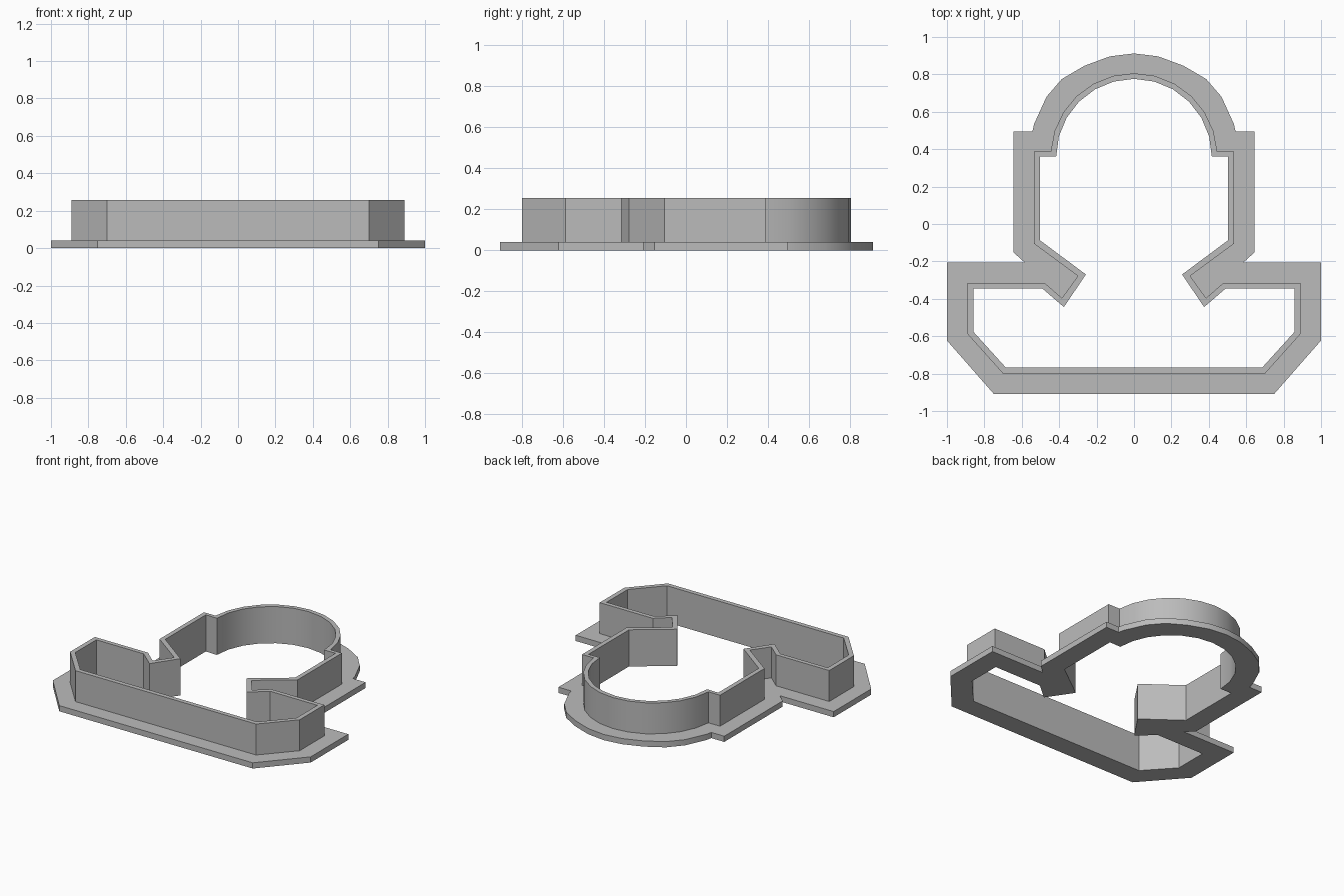
import bpy
import bmesh
from math import sin, cos, radians

if "Cube" in bpy.data.objects:
    bpy.data.objects.remove(bpy.data.objects["Cube"], do_unlink=True)

BASE_TOP, WALL_TOP = 0.04, 0.257
DOME_CENTRE = 0.36


def dome(radius, start, steps=6):
    """Quarter arc from the shoulder up to the crown on the centre line."""
    angles = [radians(start + (90 - start) * i / steps) for i in range(steps + 1)]
    return [(radius * cos(a), DOME_CENTRE + radius * sin(a)) for a in angles]


def mirrored(half):
    """Closed outline from its +x half, whose last point is on the centre line."""
    return half + [(-x, y) for x, y in reversed(half[:-1])]


# Outlines: open inside, outside of the wall, outside of the flange
inner = mirrored([(0.685, -0.768), (0.857, -0.578), (0.857, -0.345), (0.49, -0.345),
                  (0.375, -0.444), (0.257, -0.27), (0.503, -0.087), (0.503, 0.362)]
                 + dome(0.416, 0))
wall = mirrored([(0.70, -0.80), (0.89, -0.588), (0.89, -0.315), (0.478, -0.315),
                 (0.385, -0.396), (0.30, -0.278), (0.535, -0.105), (0.535, 0.387)]
                + dome(0.446, 3.5))
flange = mirrored([(0.75, -0.908), (1.0, -0.623), (1.0, -0.207), (0.583, -0.207),
                   (0.643, -0.153), (0.643, 0.495), (0.543, 0.495), (0.534, 0.535),
                   (0.468, 0.68), (0.386, 0.775), (0.265, 0.846), (0.13, 0.896),
                   (0.0, 0.912)])

bm = bmesh.new()


def ring(outline, z):
    verts = [bm.verts.new((x, y, z)) for x, y in outline]
    edges = [bm.edges.new((v, verts[i - 1])) for i, v in enumerate(verts)]
    return verts, edges


def bridge(a, b):
    """Quads between two rings with the same number of corners."""
    for i in range(len(a[0])):
        bm.faces.new((a[0][i - 1], a[0][i], b[0][i], b[0][i - 1]))


def fill_between(a, b):
    """Flat band between two rings at one height."""
    bmesh.ops.triangle_fill(bm, use_beauty=True, edges=a[1] + b[1], normal=(0, 0, 1))


inner_low, inner_high = ring(inner, 0), ring(inner, WALL_TOP)
wall_low, wall_high = ring(wall, BASE_TOP), ring(wall, WALL_TOP)
flange_low, flange_high = ring(flange, 0), ring(flange, BASE_TOP)

# Upright sides and the wall's rim
bridge(inner_low, inner_high)
bridge(inner_high, wall_high)
bridge(wall_high, wall_low)
bridge(flange_high, flange_low)
# Top and underside of the flange
fill_between(wall_low, flange_high)
fill_between(inner_low, flange_low)
bmesh.ops.recalc_face_normals(bm, faces=bm.faces[:])

mesh = bpy.data.meshes.new("cutter_wall_and_flange")
bm.to_mesh(mesh)
bm.free()
cutter = bpy.data.objects.new("cutter_wall_and_flange", mesh)
bpy.context.collection.objects.link(cutter)

# Plain grey plastic
grey = bpy.data.materials.new("grey_plastic")
grey.use_nodes = True
colour = (0.5, 0.5, 0.5, 1)
grey.diffuse_color = colour
grey.node_tree.nodes["Principled BSDF"].inputs["Base Color"].default_value = colour
mesh.materials.append(grey)

bpy.ops.object.select_all(action="DESELECT")
cutter.select_set(True)
bpy.context.view_layer.objects.active = cutter
bpy.ops.object.shade_smooth_by_angle(angle=radians(25))
